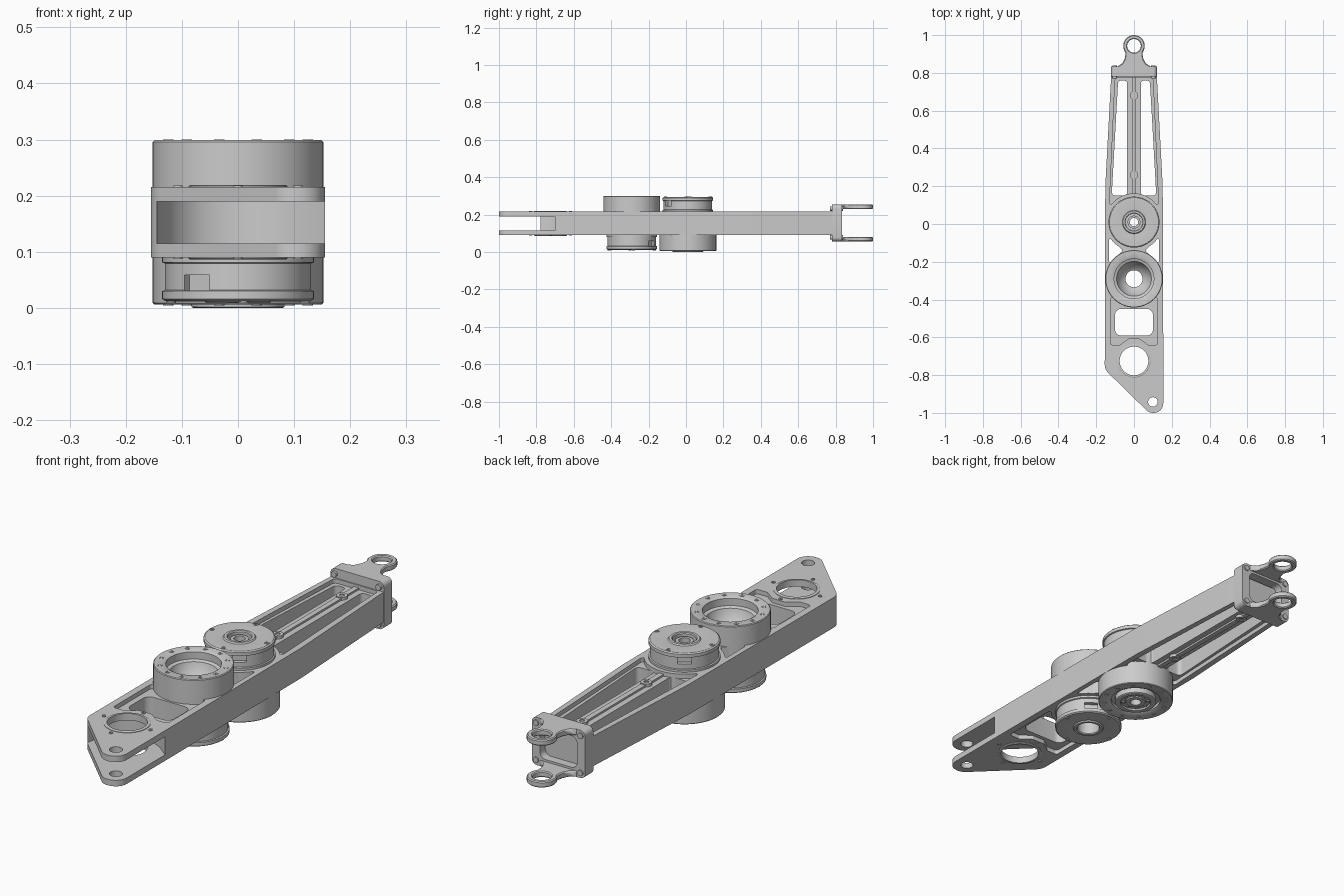
import bpy, bmesh, math
from mathutils import Vector, Matrix

if "Cube" in bpy.data.objects:
    bpy.data.objects.remove(bpy.data.objects["Cube"])


def finish(bm, name):
    bmesh.ops.recalc_face_normals(bm, faces=bm.faces)
    me = bpy.data.meshes.new(name)
    bm.to_mesh(me)
    bm.free()
    ob = bpy.data.objects.new(name, me)
    bpy.context.collection.objects.link(ob)
    return ob


def fillet(pts, r, n=6):
    """Round polygon corners; points are (x, y) or (x, y, own_radius)."""
    out = []
    for i, q in enumerate(pts):
        p = Vector(q[:2])
        rad = q[2] if len(q) > 2 else r
        a = (Vector(pts[i - 1][:2]) - p).normalized()
        b = (Vector(pts[(i + 1) % len(pts)][:2]) - p).normalized()
        ang = a.angle(b)
        if rad < 1e-4 or ang > 3.1:
            out.append(p)
            continue
        c = p + (a + b).normalized() * rad / math.sin(ang / 2)
        t = rad / math.tan(ang / 2)
        u, v = p + a * t - c, p + b * t - c
        sweep = math.pi - ang
        for k in range(n + 1):
            f = k / n
            out.append(c + (u * math.sin((1 - f) * sweep) + v * math.sin(f * sweep)) / math.sin(sweep))
    return out


def prism(name, pts, z0, z1):
    bm = bmesh.new()
    f = bm.faces.new([bm.verts.new((p[0], p[1], z0)) for p in pts])
    top = bmesh.ops.extrude_face_region(bm, geom=[f])['geom']
    bmesh.ops.translate(bm, vec=(0, 0, z1 - z0), verts=[v for v in top if isinstance(v, bmesh.types.BMVert)])
    return finish(bm, name)


def rect(x0, y0, x1, y1):
    return [(x0, y0), (x1, y0), (x1, y1), (x0, y1)]


def disc(x, y, r, n=48):
    return [(x + r * math.cos(2 * math.pi * k / n), y + r * math.sin(2 * math.pi * k / n)) for k in range(n)]


def lathe(name, prof, x, y, flip=False, n=72):
    """Spin a closed (radius, z) profile; flip mirrors it about the arm's mid plane."""
    bm = bmesh.new()
    rings = []
    for k in range(n):
        a = 2 * math.pi * k / n
        rings.append([bm.verts.new((x + r * math.cos(a), y + r * math.sin(a), MID2 - z if flip else z))
                      for r, z in prof])
    for k in range(n):
        for j in range(len(prof)):
            A, B, m = rings[k], rings[(k + 1) % n], (j + 1) % len(prof)
            bm.faces.new((A[j], B[j], B[m], A[m]))
    return finish(bm, name)


def cut(ob, *cutters):
    bpy.context.view_layer.objects.active = ob
    for c in cutters:
        m = ob.modifiers.new('cut', 'BOOLEAN')
        m.operation, m.object, m.solver = 'DIFFERENCE', c, 'EXACT'
        bpy.ops.object.modifier_apply(modifier=m.name)
        bpy.data.objects.remove(c)


def mirror_x(pts):
    return [(-p[0],) + tuple(p[1:]) for p in pts]


MID2 = 0.305
LO, HI = 0.09, 0.215
Y1, Y2 = -0.29, 0.01

# Main arm
arm = prism('arm_body', fillet([(-.155, -.77, .06), (.08, -1, .05), (.155, -1, .05), (.155, -.62, 0),
                                (.152, .2, 0), (.12, .8, 0), (-.12, .8, 0), (-.152, .2, 0)], 0), LO, HI)
cutters = [
    # gap of the front fork, with a curved back wall
    prism('c', [(-.3, -1.1), (.3, -1.1), (.3, -.7), (.155, -.7), (.1, -.655), (.05, -.632), (0, -.625),
                (-.06, -.635), (-.11, -.67), (-.14, -.74), (-.15, -.82), (-.3, -.82)], .115, .19),
    prism('c', disc(0, -.725, .08), 0, .4),
    prism('c', disc(.1, -.942, .025, 32), 0, .4),
    prism('c', fillet(rect(-.1, -.59, .1, -.45), .03), 0, .4),
    prism('c', disc(0, Y1, .14), 0, .4),
    prism('c', disc(0, Y2, .14), 0, .4)]
slot = [(.036, .15), (.118, .15), (.084, .76), (.036, .76)]
tri = [(.06, -.14), (.132, -.07), (.132, -.21)]
for s in (slot, tri):
    rad = .018 if s is slot else .006
    cutters += [prism('c', fillet(s, rad), 0, .4), prism('c', fillet(mirror_x(s), rad), 0, .4)]
# shallow pockets on both faces
pocket_rear = fillet([(-.13, .1), (.13, .1), (.1, .775), (-.1, .775)], .015)
pocket_front = fillet([(-.125, -.64), (-.075, -.64), (-.03, -.607), (.03, -.607), (.075, -.64), (.125, -.64),
                       (.125, -.39), (-.125, -.39)], .012)
for z0, z1 in ((HI - .018, .4), (0, LO + .018)):
    cutters += [prism('c', pocket_rear, z0, z1), prism('c', pocket_front, z0, z1)]
cut(arm, *cutters)

# Spine rib and bosses
prism('spine_rib', rect(-.011, .15, .011, .78), LO + .01, HI - .01)
for y in (.26, .68):
    lathe('spine_boss', [(.022, LO + .006), (.022, HI - .006), (.01, HI - .006), (.01, LO + .006)], 0, y, n=24)

# Fork bearing rims and screws
for flip in (False, True):
    lathe('bearing_rim', [(.088, .21), (.088, .217), (.085, .219), (.076, .219), (.076, .191), (.088, .191)],
          0, -.725, flip)
    for k in range(4):
        a = k * math.pi / 2
        lathe('fork_screw', [(.008, .21), (.008, .218), (.003, .218), (.003, .21)],
              .107 * math.cos(a), -.725 + .107 * math.sin(a), flip, 16)

# Joint actuators: housing on one face, motor on the other, second one upside down
bowl = [(.105, .295), (.105, .265), (.092, .26), (.085, .235), (.06, .2), (.045, .19), (.045, .09)]
for y, flip in ((Y1, False), (Y2, True)):
    inner = [(.1, .293), (.1, .28), (.088, .278), (.05, .278), (.05, .09)] if flip else bowl
    lathe('joint_housing', [(.152, .09), (.152, .296), (.149, .299), (.112, .299)] + inner, 0, y, flip)
    for k in range(12):
        a = (k + .5) * math.pi / 6
        lathe('housing_bolt', [(.0095, .29), (.0095, .3005), (.0045, .3005), (.0045, .29)],
              .129 * math.cos(a), y + .129 * math.sin(a), flip, 16)
    motor = lathe('motor_case', [(.13, .095), (.135, .09), (.135, .081), (.13, .079), (.13, .032), (.135, .03),
                                 (.135, .016), (.13, .012), (.115, .011), (.062, .015), (.058, .01), (.048, .01),
                                 (.045, .014), (.045, .095)], 0, y, flip)
    ports = []
    for deg in (55, 235):
        a = math.radians(-deg if flip else deg)
        z = MID2 - .045 if flip else .045
        c = prism('c', rect(.112, -.027, .16, .027), z - .014, z + .014)
        c.data.transform(Matrix.Translation((0, y, 0)) @ Matrix.Rotation(a, 4, 'Z'))
        ports.append(c)
    cut(motor, *ports)
    for k in range(4):
        a = k * math.pi / 2 + .08
        lathe('motor_screw', [(.009, .02), (.009, .009), (.004, .009), (.004, .02)],
              .12 * math.cos(a), y + .12 * math.sin(a), flip, 16)

# Output disc and hollow shaft of the second joint
lathe('output_disc', [(.083, .28), (.083, .303), (.08, .305), (.062, .305), (.06, .298), (.042, .298),
                      (.04, .303), (.022, .303), (.022, .28)], 0, Y2, True)
lathe('hollow_shaft', [(.034, .29), (.034, .02), (.022, .02), (.022, .29)], 0, Y2, True, 40)
for k in range(8):
    a = k * math.pi / 4
    lathe('output_bolt', [(.007, .29), (.007, .302), (.003, .302), (.003, .29)],
          .051 * math.cos(a), Y2 + .051 * math.sin(a), True, 12)

# Rear bracket plate with a recessed middle
TURN = Matrix.Rotation(math.pi / 2, 4, 'X')
plate = prism('rear_bracket', fillet(rect(-.122, .056, .122, .254), .022), -.835, -.78)
recess = prism('c', fillet(rect(-.085, .09, .085, .22), .025), -.9, -.79)
plate.data.transform(TURN)
recess.data.transform(TURN)
cut(plate, recess)
for x in (-.102, .102):
    for z in (.078, .232):
        b = prism('bracket_bolt', disc(x, z, .012, 20), -.84, -.77)
        b.data.transform(TURN)

# Rear lugs with eyes
neck = [(-.088, .82), (-.085, .836), (-.062, .85), (-.049, .875), (-.045, .9)]
arc = [(.057 * math.cos(math.radians(d)), .943 + .057 * math.sin(math.radians(d))) for d in range(215, -36, -10)]
for z0, z1 in ((.056, .081), (.229, .254)):
    lug = prism('rear_lug', neck + arc + mirror_x(neck)[::-1], z0, z1)
    cut(lug, prism('c', disc(0, .943, .036), 0, .4))
    lug.modifiers.new('edge', 'BEVEL').width = .004

bpy.ops.object.select_all(action='SELECT')
bpy.context.view_layer.objects.active = arm
bpy.ops.object.shade_smooth_by_angle(angle=math.radians(32))
